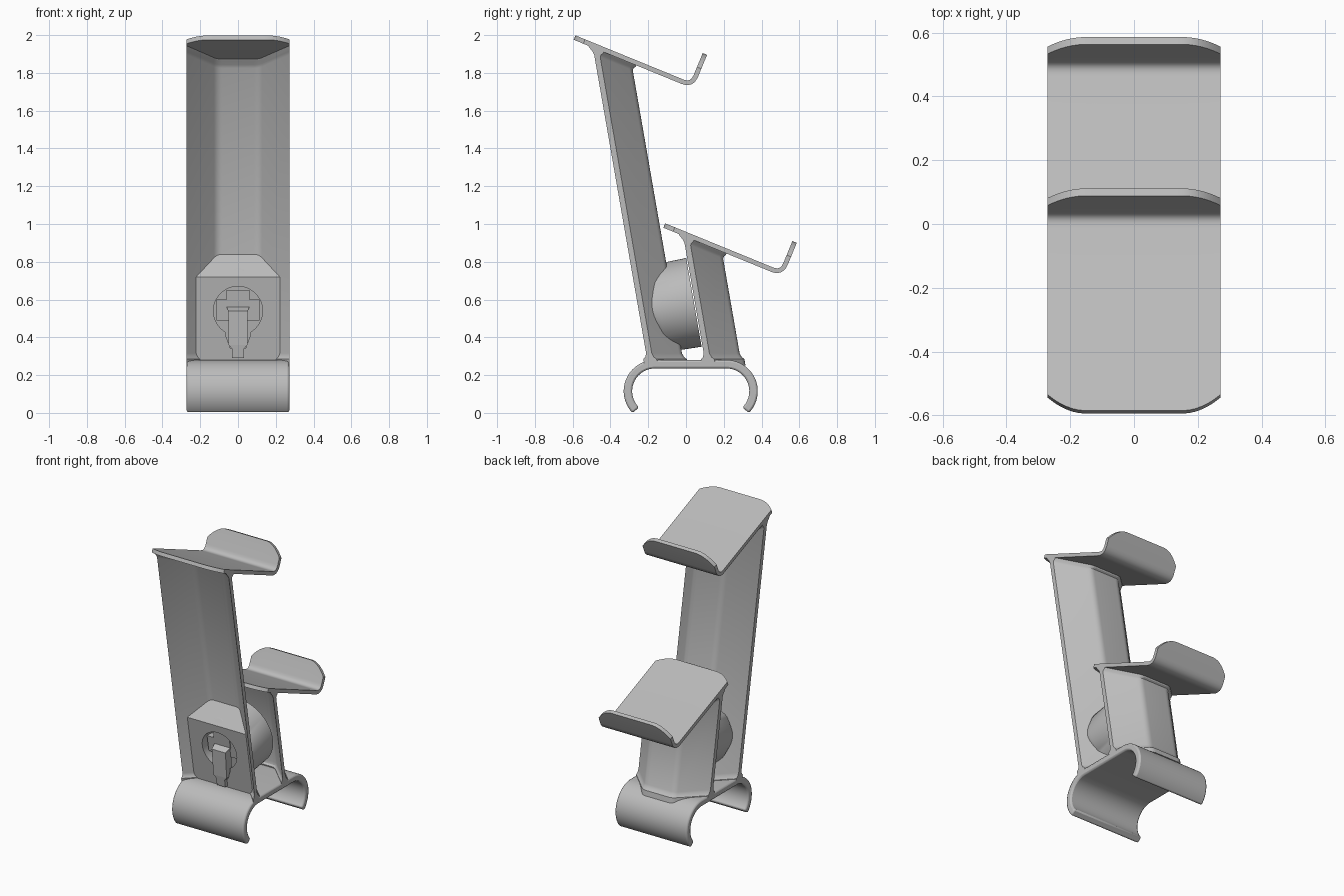
import bpy, bmesh, math
from mathutils import Vector

if "Cube" in bpy.data.objects:
    bpy.data.objects.remove(bpy.data.objects["Cube"], do_unlink=True)

grey = bpy.data.materials.new("plain grey")
grey.use_nodes = True
grey.diffuse_color = (0.5, 0.5, 0.5, 1)
grey.node_tree.nodes["Principled BSDF"].inputs["Base Color"].default_value = (0.5, 0.5, 0.5, 1)

HALF = 0.272     # half width of the stand
LEAN = 0.174     # backward lean of the columns
FOOT = 0.28      # top of the clip base
RIM = -0.205     # front rim of the tall column at the foot


def make(name, verts, faces, bevel=0):
    """Mesh object with clean normals and smooth shading by angle."""
    me = bpy.data.meshes.new(name)
    me.from_pydata(verts, [], faces)
    bm = bmesh.new()
    bm.from_mesh(me)
    bmesh.ops.recalc_face_normals(bm, faces=bm.faces)
    bm.to_mesh(me)
    bm.free()
    me.materials.append(grey)
    ob = bpy.data.objects.new(name, me)
    bpy.context.collection.objects.link(ob)
    if bevel:
        mod = ob.modifiers.new("soft edge", 'BEVEL')
        mod.width, mod.segments, mod.limit_method = bevel, 2, 'ANGLE'
        mod.angle_limit = math.radians(50)
    return ob


def smooth(ob):
    bpy.ops.object.select_all(action='DESELECT')
    ob.select_set(True)
    bpy.context.view_layer.objects.active = ob
    bpy.ops.object.shade_smooth_by_angle(angle=math.radians(30))


def slab(name, front, back, bevel=0):
    """Closed sheet between two matching grids of points."""
    r, c = len(front), len(front[0])
    n = r * c
    verts = [p for row in front + back for p in row]
    faces = []
    for i in range(r - 1):
        for j in range(c - 1):
            q = [i * c + j, i * c + j + 1, (i + 1) * c + j + 1, (i + 1) * c + j]
            faces += [q, [k + n for k in reversed(q)]]
    border = ([j for j in range(c)] + [i * c + c - 1 for i in range(1, r)]
              + [(r - 1) * c + j for j in range(c - 2, -1, -1)]
              + [i * c for i in range(r - 2, 0, -1)])
    for a, b in zip(border, border[1:] + border[:1]):
        faces.append([a, b, b + n, a + n])
    ob = make(name, verts, faces, bevel)
    smooth(ob)
    return ob


def loft(name, rings):
    """Capped skin through rings of equal length."""
    n = len(rings[0])
    faces = [list(range(n)), [len(rings) * n - 1 - k for k in range(n)]]
    for i in range(len(rings) - 1):
        for j in range(n):
            k = (j + 1) % n
            faces.append([i * n + j, i * n + k, (i + 1) * n + k, (i + 1) * n + j])
    return make(name, [p for ring in rings for p in ring], faces)


def rounded(points, cut, steps=6):
    """Polyline with its inner corners rounded."""
    pts = [Vector(p) for p in points]
    out = [pts[0]]
    for a, b, c in zip(pts, pts[1:], pts[2:]):
        p, q = b + (a - b).normalized() * cut, b + (c - b).normalized() * cut
        for k in range(steps + 1):
            t = k / steps
            out.append(p * (1 - t) ** 2 + b * 2 * t * (1 - t) + q * t * t)
    return out + [pts[-1]]


def offset(path, d):
    out = []
    for i, p in enumerate(path):
        t = (path[min(i + 1, len(path) - 1)] - path[max(i - 1, 0)]).normalized()
        out.append(p + Vector((-t.y, t.x)) * d)
    return out


def leaning(x, d, z):
    """Point at depth d behind the leaning plane of the tall column's rim."""
    return (x, RIM - LEAN * (z - FOOT) + d, z)


# Clip base: two hooked arcs joined by a flat top
def arc(cy, a0, a1, r=0.1425):
    return [Vector((cy + r * math.cos(a), 0.115 + r * math.sin(a)))
            for a in (math.radians(a0 + (a1 - a0) * k / 20) for k in range(21))]


path = arc(-0.165, 225, 90) + arc(0.215, 90, -45)
sides = [[[(x, p.x, p.y) for p in offset(path, d)] for x in (-HALF, HALF)]
         for d in (0.0225, -0.0225)]
slab("clip_base", *sides, bevel=0.01)


# Trays: bent sheets with rounded corners and an upright lip
def tray(name, dy, dz):
    start, bend, end = Vector((-0.59, 1.987)), Vector((0.031, 1.733)), Vector((0.10, 1.9))
    a, b = (bend - start).normalized(), (end - bend).normalized()
    path = rounded([start, bend, end], 0.055)
    grids = []
    for d in (0.0125, -0.0125):
        rows = []
        for k in range(-16, 17):
            x = HALF * math.sin(k / 16 * math.pi / 2)
            u = max(0, (abs(x) - 0.15) / (HALF - 0.15)) ** 2
            pts = offset(path, d)
            pts[0] = pts[0] + a * 0.055 * u
            pts[-1] = pts[-1] - b * 0.08 * u
            rows.append([(x, p.x + dy, p.y + dz) for p in pts])
        grids.append(rows)
    slab(name, *grids)


# Columns: leaning channels, open to the front, flared where they join
def column(name, shift, dy, dz):
    section = rounded([(-HALF, 0), (-0.11, 0.16), (0.11, 0.16), (HALF, 0)], 0.025)
    levels = [(0, 0.25, 0.02), (0, 0.285, 0.02), (0, 0.295, 0.008), (0, 0.315, 0),
              (1, -0.04, 0), (1, -0.025, 0.006), (1, -0.012, 0.018), (1, 0.005, 0.026)]
    grids = []
    for thick, sign in ((0, -1), (0.03, 1)):
        rows = []
        for top, h, flare in levels:
            row = []
            for p in section:
                y = RIM + shift + p.y + thick + sign * flare
                z = h
                if top:   # follow the sloping underside of the tray
                    z += (1.977 + dz - 0.411 * (y + LEAN * FOOT + 0.592 - dy)) / (1 - 0.411 * LEAN)
                row.append((p.x, y - LEAN * (z - FOOT), z))
            rows.append(row)
        grids.append(rows)
    slab(name, *grids)


for label, shift, dy, dz in (("tall", 0, 0, 0), ("short", 0.305, 0.475, -0.995)):
    tray(label + "_tray", dy, dz)
    column(label + "_column", shift, dy, dz)


# Stacked blocks: (front z, back z, front half width, back half width, front depth, back depth)
def block(name, levels):
    return loft(name, [[leaning(-f, df, zf), leaning(f, df, zf),
                        leaning(b, db, zb), leaning(-b, db, zb)]
                       for zf, zb, f, b, df, db in levels])


housing = block("housing_block", [(0.26, 0.26, 0.222, 0.105, 0.05, 0.17),
                                  (0.72, 0.85, 0.222, 0.105, 0.05, 0.17)])


# Round holder behind the tall column, hollow at its rear
def ring(d, rx, rz):
    cz = 0.547 + LEAN * (d - 0.08)
    return [leaning(rx * math.cos(a), d, cz + rz * math.sin(a))
            for a in (2 * math.pi * k / 64 for k in range(64))]


holder = loft("round_holder", [ring(0.06, 0.225, 0.16), ring(0.11, 0.235, 0.23),
                               ring(0.30, 0.235, 0.235), ring(0.30, 0.215, 0.215),
                               ring(0.20, 0.215, 0.215)])

# Keyhole opening through the housing front
keyhole = [(0.13 * math.cos(a), 0.54 + 0.13 * math.sin(a))
           for a in (math.radians(-60 + 300 * k / 40) for k in range(41))]
keyhole += [(-0.065, 0.41), (-0.04, 0.34), (0.04, 0.34), (0.065, 0.41)]
cutter = loft("keyhole_cutter", [[leaning(x, d, z) for x, z in keyhole] for d in (0.0, 0.14)])
cutter.hide_render = True
for ob in (housing, holder):
    mod = ob.modifiers.new("opening", 'BOOLEAN')
    mod.object, mod.solver = cutter, 'EXACT'
    bpy.context.view_layer.objects.active = ob
    bpy.ops.object.modifier_apply(modifier=mod.name)
    smooth(ob)
bpy.data.objects.remove(cutter, do_unlink=True)

# Cross bar and key lever inside the opening
block("cross_bar", [(z, z, 0.115, 0.115, 0.09, 0.15) for z in (0.49, 0.60)])
block("key_lever", [(z, z, w, w, d, d + 0.06) for z, w, d in
                    ((0.29, 0.032, 0.025), (0.34, 0.032, 0.025), (0.36, 0.05, 0.025),
                     (0.54, 0.052, 0.04), (0.56, 0.06, 0.085), (0.65, 0.06, 0.085))])

# Small slit on the sloping housing top
loft("top_slit", [[leaning(0.03 * math.cos(a), 0.078 + 0.01 * math.sin(a) + e,
                           0.752 + 0.011 * math.sin(a) + e)
                   for a in (2 * math.pi * k / 16 for k in range(16))] for e in (-0.004, 0.002)])
